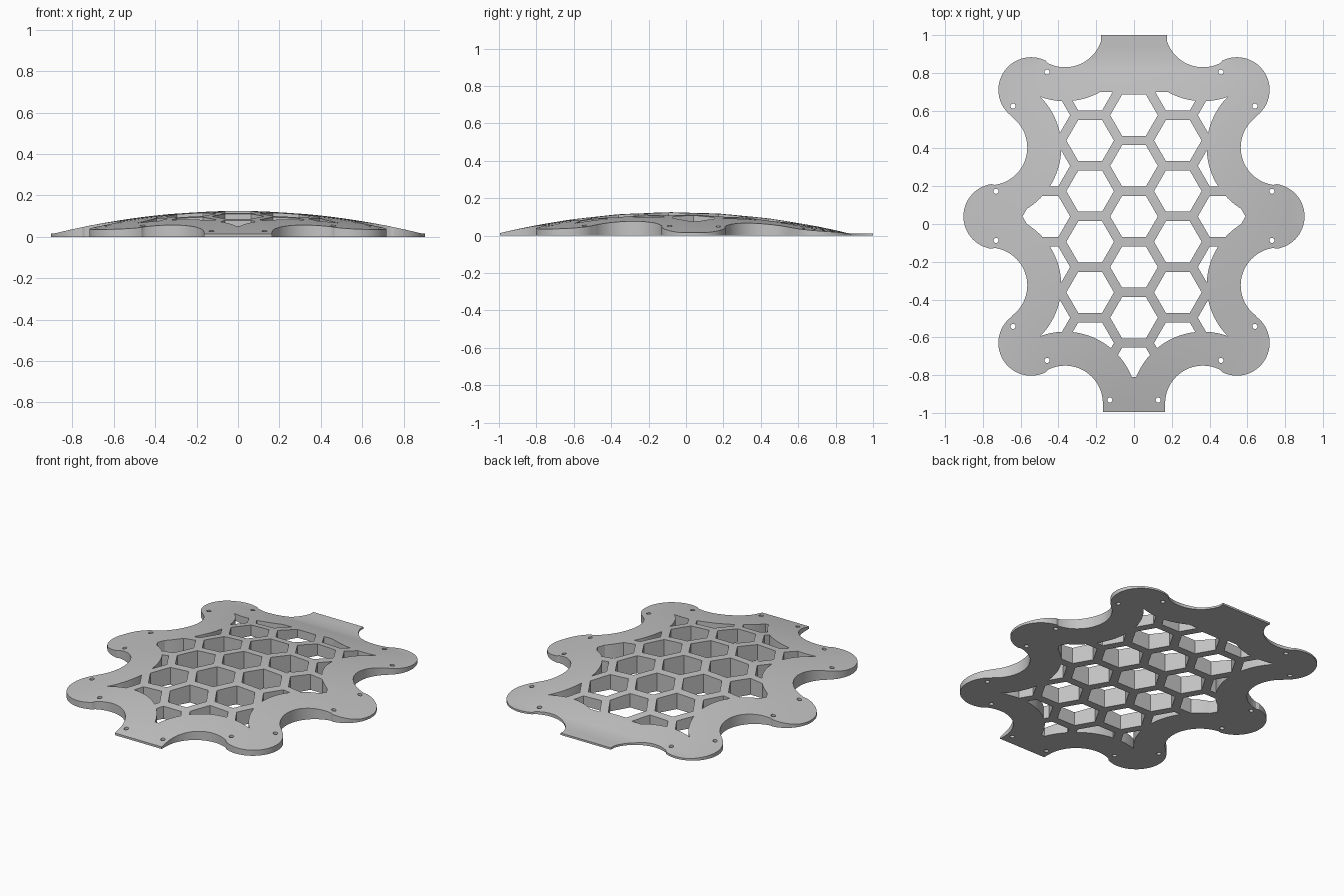
import bpy, bmesh, math
from mathutils import Vector

cube = bpy.data.objects.get("Cube")
if cube:
    bpy.data.objects.remove(cube, do_unlink=True)

MID_Y = 0.04          # symmetry line of the lobes
LOBE_R, BAY_R, RIM_R = 0.173, 0.2, 0.38
PITCH, HEX_R = 0.268, 0.126

grey = bpy.data.materials.new("light grey")
grey.use_nodes = True
grey.diffuse_color = (0.55, 0.55, 0.55, 1)
grey.node_tree.nodes["Principled BSDF"].inputs["Base Color"].default_value = grey.diffuse_color


def finish(name, bm):
    bmesh.ops.recalc_face_normals(bm, faces=bm.faces)
    mesh = bpy.data.meshes.new(name)
    bm.to_mesh(mesh)
    bm.free()
    mesh.materials.append(grey)
    obj = bpy.data.objects.new(name, mesh)
    bpy.context.collection.objects.link(obj)
    return obj


def prisms(name, outlines, low=-0.1, high=0.3):
    """Upright prisms from a list of plan outlines."""
    bm = bmesh.new()
    for points in outlines:
        face = bm.faces.new([bm.verts.new((x, y, low)) for x, y in points])
        top = bmesh.ops.extrude_face_region(bm, geom=[face])["geom"]
        for v in top:
            if isinstance(v, bmesh.types.BMVert):
                v.co.z = high
    return finish(name, bm)


def ring(x, y, r, n):
    return [(x + r * math.cos(math.tau * i / n), y + r * math.sin(math.tau * i / n))
            for i in range(n)]


def combine(obj, other, operation):
    """Apply a boolean and discard the helper."""
    other.hide_render = True
    mod = obj.modifiers.new("cut", "BOOLEAN")
    mod.object, mod.operation, mod.solver = other, operation, "EXACT"
    bpy.context.view_layer.objects.active = obj
    bpy.ops.object.modifier_apply(modifier=mod.name)
    bpy.data.objects.remove(other, do_unlink=True)


# Scalloped outline: alternating bays and lobes down one side, then mirrored
def flip(p):
    return Vector((p.x, 2 * MID_Y - p.y))


bay_end, bay_side = Vector((0.365, 1.03)), Vector((0.765, 0.405))
lobe_end, lobe_side = Vector((0.545, 0.71)), Vector((0.73, MID_Y))
chain = [bay_end, lobe_end, bay_side, lobe_side, flip(bay_side), flip(lobe_end), flip(bay_end)]
tab_back, tab_front = Vector((0.175, 0.968)), Vector((0.165, -0.95))
stops = [tab_back] + chain + [tab_front]
half = [(0.175, 1.0), tuple(tab_back)]
for i, centre in enumerate(chain):
    is_lobe = i % 2 == 1
    d0, d1 = stops[i] - centre, stops[i + 2] - centre
    start = math.atan2(d0.y, d0.x)
    sweep = (math.atan2(d1.y, d1.x) - start) % math.tau
    if is_lobe:
        sweep -= math.tau
    radius = LOBE_R if is_lobe else BAY_R
    n = 32
    for k in range(n):
        a = start + sweep * (k + 0.5) / n
        half.append((centre.x + radius * math.cos(a), centre.y + radius * math.sin(a)))
half += [tuple(tab_front), (0.164, -0.995)]
outline = half + [(-x, y) for x, y in reversed(half)]
plate = prisms("honeycomb_plate", [outline], 0.0, 0.3)

# Honeycomb openings, trimmed by the solid rim
hexes = []
for col in range(-2, 3):
    shift = PITCH / 2 if col % 2 else 0
    for row in range(-2 if abs(col) == 2 else -3, 3):
        hexes.append(ring(col * PITCH * math.sqrt(3) / 2, MID_Y + shift + row * PITCH, HEX_R, 6))
openings = prisms("openings", hexes)
for bay in chain[::2]:
    for side in (1, -1):
        combine(openings, prisms("rim", [ring(side * bay.x, bay.y, RIM_R, 96)], -0.2, 0.4),
                "DIFFERENCE")
limit = [(-0.7, -0.81), (0.7, -0.81), (0.7, 0.7), (-0.7, 0.7)]
combine(openings, prisms("limit", [limit], -0.2, 0.4), "INTERSECT")
combine(plate, openings, "DIFFERENCE")

# Screw holes
spots = [(0.46, 0.804), (0.64, 0.624), (0.73, 0.173), (0.73, -0.087),
         (0.64, -0.542), (0.46, -0.722), (0.128, -0.932)]
screws = [ring(s * x, y, 0.0135, 16) for x, y in spots for s in (1, -1)]
combine(plate, prisms("screws", screws), "DIFFERENCE")

# Gently domed top that flattens out on the back tab
bm = bmesh.new()
bmesh.ops.create_grid(bm, x_segments=36, y_segments=36, size=1.06)
CREASE = 0.87
for v in bm.verts:
    if abs(v.co.y - CREASE) < 0.029:
        v.co.y = CREASE
    fx = max(0, 1 - (v.co.x / 0.905) ** 2)
    fy = max(0, 1 - ((v.co.y + 0.065) / (CREASE + 0.065)) ** 2)
    v.co.z = 0.012 + 0.113 * fx * fy
bottom = bmesh.ops.extrude_face_region(bm, geom=bm.faces[:])["geom"]
for v in bottom:
    if isinstance(v, bmesh.types.BMVert):
        v.co.z = -0.2
bmesh.ops.triangulate(bm, faces=bm.faces[:])
combine(plate, finish("dome", bm), "INTERSECT")

# Smooth curved walls, crisp rims
bpy.ops.object.select_all(action="DESELECT")
plate.select_set(True)
bpy.context.view_layer.objects.active = plate
bpy.ops.object.shade_smooth_by_angle(angle=math.radians(25))
